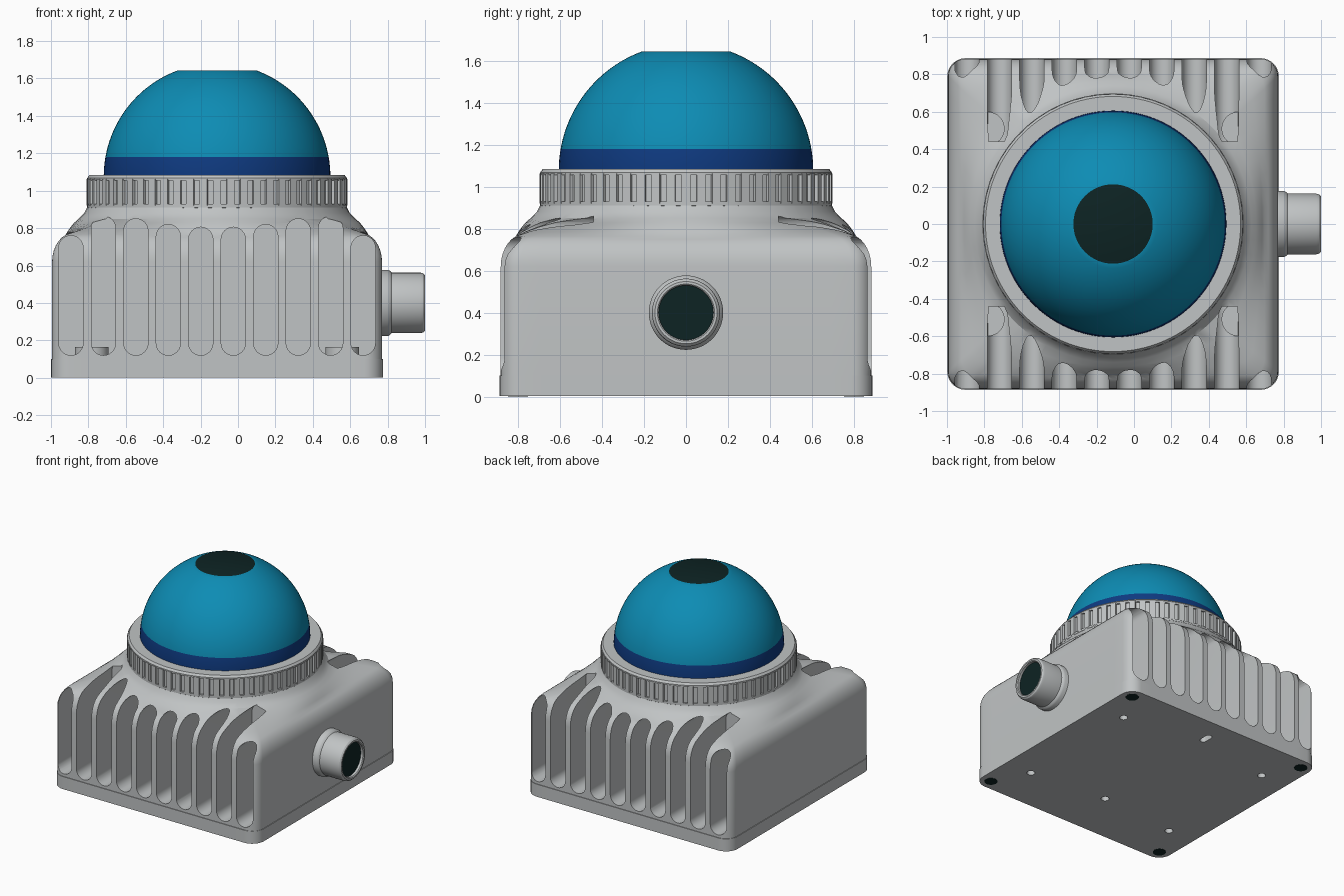
import bpy, bmesh, math
from mathutils import Matrix, Vector

if "Cube" in bpy.data.objects:
    bpy.data.objects.remove(bpy.data.objects["Cube"])

CX = -0.112   # housing centre in x


def material(name, rgb):
    m = bpy.data.materials.new(name)
    m.diffuse_color = (*rgb, 1)
    m.use_nodes = True
    m.node_tree.nodes["Principled BSDF"].inputs["Base Color"].default_value = m.diffuse_color
    return m


GREY = material("light grey metal", (0.53, 0.55, 0.555))
TEAL = material("teal glass", (0.004, 0.262, 0.456))
NAVY = material("navy band", (0.0045, 0.042, 0.216))
DARK = material("near black", (0.004, 0.017, 0.017))


def finish(name, bm, mats, angle=30):
    bmesh.ops.recalc_face_normals(bm, faces=bm.faces)
    me = bpy.data.meshes.new(name)
    bm.to_mesh(me)
    bm.free()
    ob = bpy.data.objects.new(name, me)
    bpy.context.collection.objects.link(ob)
    for m in mats:
        me.materials.append(m)
    bpy.context.view_layer.objects.active = ob
    smooth(ob, angle)
    return ob


def smooth(ob, angle=30):
    bpy.ops.object.select_all(action='DESELECT')
    ob.select_set(True)
    bpy.context.view_layer.objects.active = ob
    bpy.ops.object.shade_smooth_by_angle(angle=math.radians(angle))


def loft(bm, rings):
    """Skin a stack of equal-length point rings and cap both ends."""
    vs = [[bm.verts.new(p) for p in r] for r in rings]
    n = len(vs[0])
    for a, b in zip(vs, vs[1:]):
        for i in range(n):
            j = (i + 1) % n
            bm.faces.new((a[i], a[j], b[j], b[i]))
    bm.faces.new(vs[0][::-1])
    bm.faces.new(vs[-1])


def lathe(bm, profile, n=96, mat=Matrix()):
    """Turn (radius, height) points about z."""
    loft(bm, [[mat @ Vector((r * math.cos(2 * math.pi * i / n),
                             r * math.sin(2 * math.pi * i / n), z))
               for i in range(n)] for r, z in profile])


def square(s, r, z, t=0, R=0.7):
    """Rounded square outline, blended by t towards a circle of radius R."""
    pts = []
    for k in range(4):
        rot = Matrix.Rotation(k * math.pi / 2, 2)
        loc = [(s, -(s - r) + 2 * (s - r) * i / 16) for i in range(16)]
        loc += [(s - r + r * math.cos(a), s - r + r * math.sin(a))
                for a in [i * math.pi / 16 for i in range(8)]]
        for p in loc:
            v = rot @ Vector(p)
            v = v * (1 - t) + v.normalized() * R * t
            pts.append((v.x + CX, v.y, z))
    return pts


def cut(ob, cutter):
    cutter.hide_render = True
    mod = ob.modifiers.new("cut", 'BOOLEAN')
    mod.operation = 'DIFFERENCE'
    mod.solver = 'EXACT'
    mod.object = cutter
    bpy.context.view_layer.objects.active = ob
    bpy.ops.object.modifier_apply(modifier="cut")
    bpy.data.objects.remove(cutter)
    smooth(ob)


# Housing: rounded box whose shoulder blends into a round neck
bm = bmesh.new()
rings = [square(0.882, 0.09, z) for z in (0.1, 0.62)]
for i in range(1, 7):                       # convex shoulder
    a = i / 6 * math.radians(68)
    rings.append(square(0.882 - 0.115 * (1 - math.cos(a)), 0.09,
                        0.62 + 0.155 * math.sin(a)))
for t, R, z in ((0.25, 0.76, 0.785), (0.5, 0.755, 0.806), (0.75, 0.75, 0.828),
                (1, 0.74, 0.85), (1, 0.71, 0.88), (1, 0.69, 0.92)):
    rings.append(square(0.81, 0.09, z, t, R))
loft(bm, rings)
housing = finish("housing", bm, [GREY])

# Cooling grooves: round-ended slots cut into front and back
bm = bmesh.new()
tops = (0.805, 0.82, 0.85, 0.865, 0.76)
w = 0.065
for side in (-1, 1):
    for sx in (-1, 1):
        for k, top in enumerate(tops):
            x = CX + sx * (0.087 + 0.1735 * k)
            out = []
            for i in range(13):
                a = math.pi * i / 12
                out.append((x + w * math.cos(a), top - w + w * math.sin(a)))
            for i in range(13):
                a = math.pi + math.pi * i / 12
                out.append((x + w * math.cos(a), 0.12 + w + w * math.sin(a)))
            loft(bm, [[(px, side * y, pz) for px, pz in out] for y in (0.44, 1.0)])
cut(housing, finish("groove_cutter", bm, []))

# Screw bosses inside the second grooves
bm = bmesh.new()
for sx in (-1, 1):
    for sy in (-1, 1):
        lathe(bm, [(0.09, 0.1), (0.09, 0.165)], 32,
              Matrix.Translation((CX + sx * 0.67, sy * 0.51, 0)))
finish("screw_bosses", bm, [GREY])

# Base plate with mounting holes
bm = bmesh.new()
loft(bm, [square(0.887, 0.1, z) for z in (0.002, 0.1)])
base = finish("base_plate", bm, [GREY])
bm = bmesh.new()
for x, y in ((0.655, 0.53), (-0.655, 0.53), (0.655, -0.52), (-0.655, -0.52), (0, -0.46)):
    lathe(bm, [(0.03, -0.05), (0.03, 0.06)], 24, Matrix.Translation((CX + x, y, 0)))
slot = [(CX + 0.025 * math.cos(a), 0.68 + (0.03 if i < 12 else -0.03) + 0.025 * math.sin(a))
        for i, a in enumerate([k * math.pi / 11 for k in range(12)]
                              + [math.pi + k * math.pi / 11 for k in range(12)])]
loft(bm, [[(x, y, z) for x, y in slot] for z in (-0.05, 0.06)])
cut(base, finish("hole_cutter", bm, []))

# Dark screws in the base corners
bm = bmesh.new()
for sx in (-1, 1):
    for sy in (-1, 1):
        lathe(bm, [(0.048, 0), (0.048, 0.006)], 32,
              Matrix.Translation((CX + sx * 0.8, sy * 0.8, 0)))
finish("base_screws", bm, [DARK])

# Clamp ring: core with lips, plus grip teeth
MID = Matrix.Translation((CX, 0, 0))
bm = bmesh.new()
lathe(bm, [(0.685, 0.9), (0.696, 0.91), (0.696, 0.928), (0.682, 0.928),
           (0.682, 1.055), (0.694, 1.055), (0.694, 1.068), (0.682, 1.084)], 120, MID)
finish("clamp_ring", bm, [GREY])
bm = bmesh.new()
N = 60
for k in range(N):
    c = 2 * math.pi * k / N
    h = math.pi / N * 0.66
    out = [(0.67, c - h), (0.698, c - h * 0.85), (0.698, c + h * 0.85), (0.67, c + h)]
    loft(bm, [[(CX + r * math.cos(a), r * math.sin(a), z) for r, a in out]
              for z in (0.92, 1.062)])
finish("ring_teeth", bm, [GREY])

# Dome: navy band below, teal glass above, dark flat window on top
bm = bmesh.new()
R, ZC, ZB = 0.606, 1.075, 1.18
a0, a1 = math.asin((ZB - ZC) / R), math.acos(0.212 / R)
angles = [a0 * i / 4 for i in range(4)] + [a0 + (a1 - a0) * i / 24 for i in range(25)]
lathe(bm, [(R * math.cos(a), ZC + R * math.sin(a)) for a in angles], 96, MID)
bm.normal_update()
for f in bm.faces:
    z = f.calc_center_median().z
    f.material_index = 1 if z < ZB else 0
    if len(f.verts) > 4 and z > 1.5:
        f.material_index = 2
finish("dome", bm, [TEAL, NAVY, DARK])

# Side connector with a dark socket
TO_X = Matrix.Translation((0, 0, 0.4)) @ Matrix.Rotation(math.pi / 2, 4, 'Y')
bm = bmesh.new()
lathe(bm, [(0.177, 0.74), (0.177, 0.80), (0.172, 0.812), (0.162, 0.822), (0.162, 0.975),
           (0.158, 0.99), (0.148, 1.0), (0.136, 1.0), (0.13, 0.994), (0.13, 0.97)], 64, TO_X)
finish("connector", bm, [GREY])
bm = bmesh.new()
lathe(bm, [(0.131, 0.965), (0.131, 0.975)], 64, TO_X)
finish("connector_socket", bm, [DARK])
